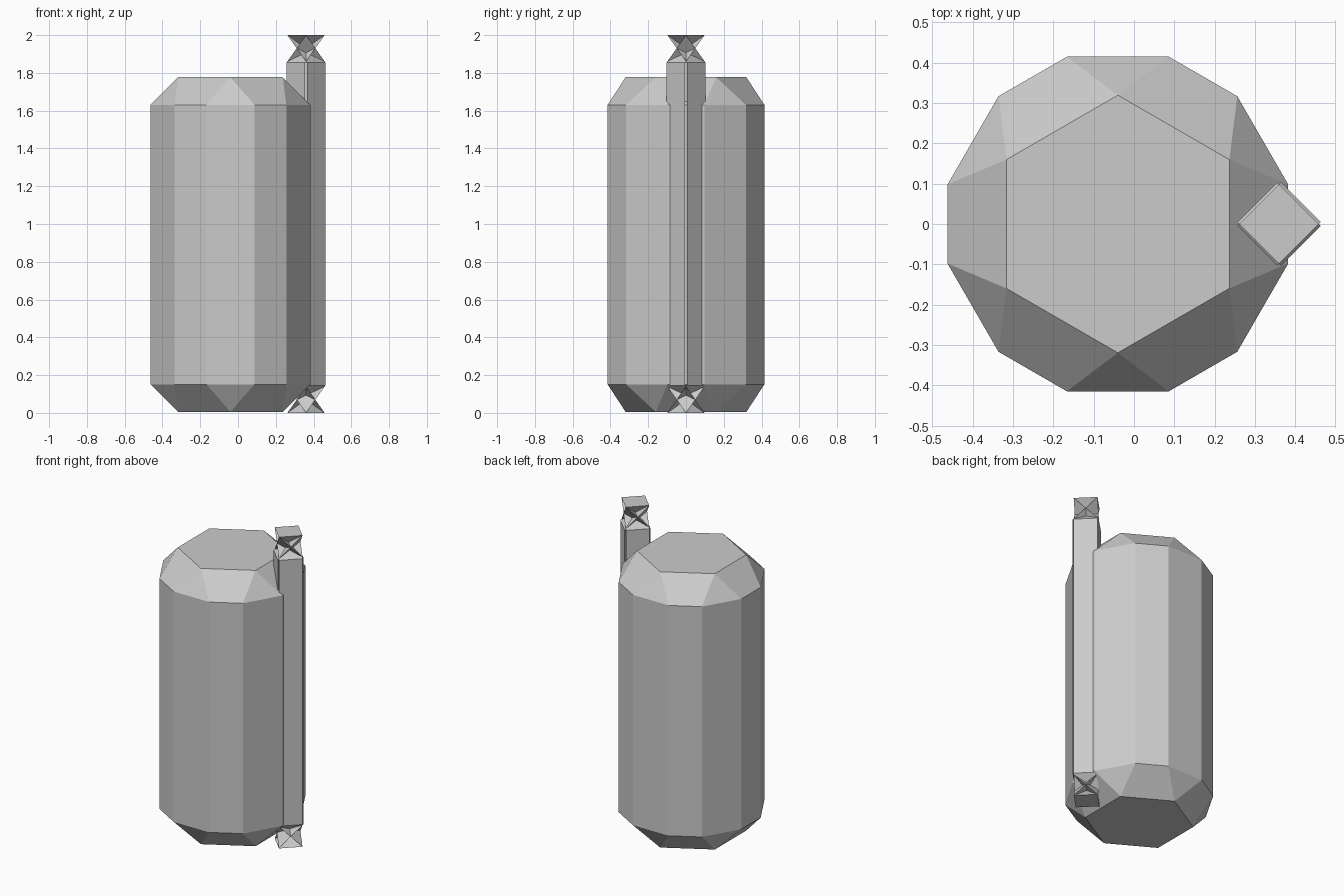
import bpy

if "Cube" in bpy.data.objects:
    bpy.data.objects.remove(bpy.data.objects["Cube"])

BEVEL = 0.146


def bevelled_prism(name, sides, radius, z0, z1, x):
    """Upright prism with every edge chamfered; unclamped so thin parts cross over."""
    bpy.ops.mesh.primitive_cylinder_add(vertices=sides, radius=radius, depth=z1 - z0,
                                        location=(x, 0, (z0 + z1) / 2))
    obj = bpy.context.object
    obj.name = name
    mod = obj.modifiers.new("chamfer", 'BEVEL')
    mod.width = BEVEL
    mod.segments = 1
    mod.limit_method = 'NONE'
    mod.use_clamp_overlap = False
    return obj


# Main six-sided tank body with wide chamfers
bevelled_prism("tank_body", 6, 0.488, 0.005, 1.777, -0.04)

# Slim square side pipe; the wide chamfer pinches its ends into star shapes
bevelled_prism("side_pipe", 4, 0.108, 0.0, 2.0, 0.36)
